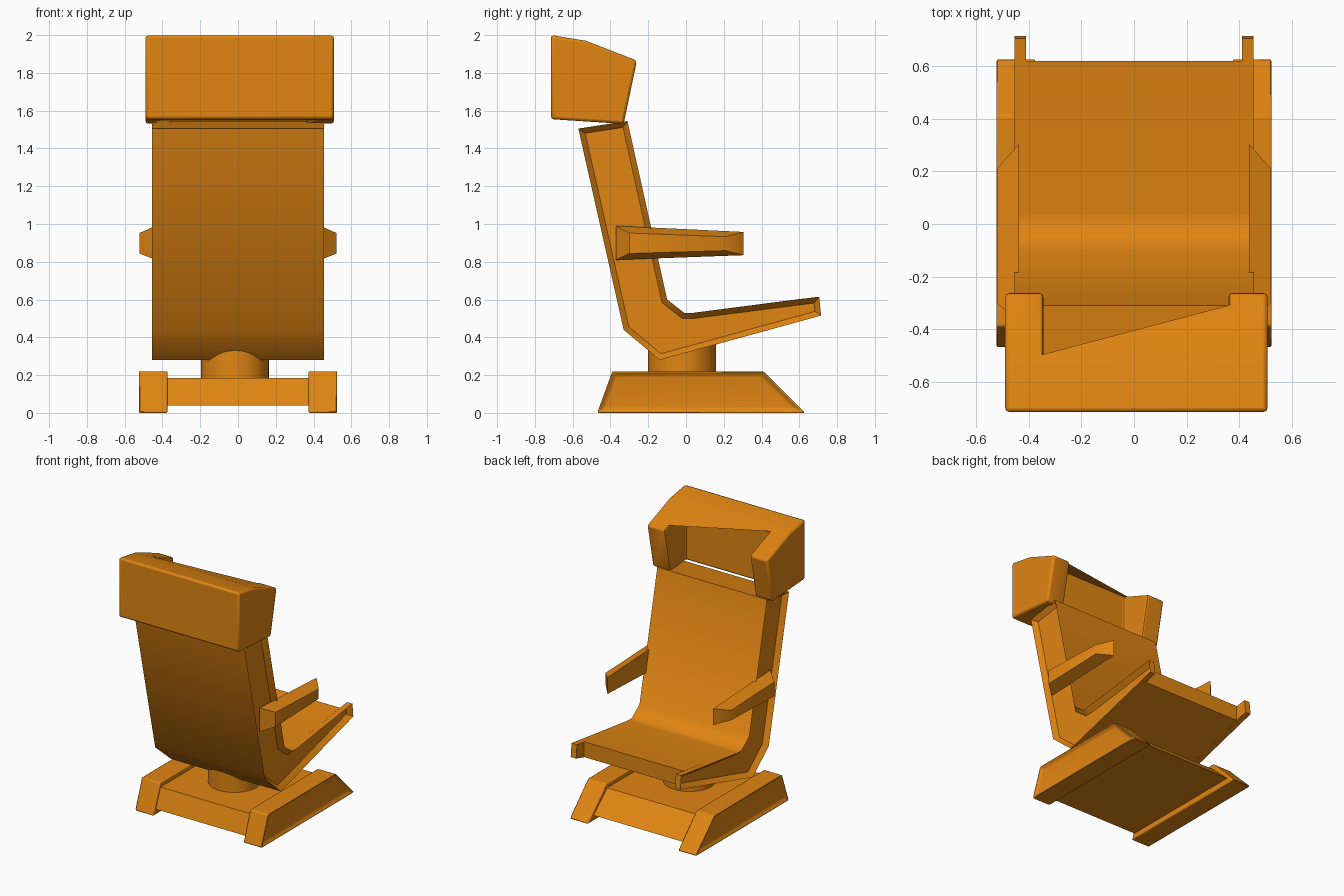
import bpy, bmesh, math
from mathutils import Vector

if "Cube" in bpy.data.objects:
    bpy.data.objects.remove(bpy.data.objects["Cube"])

# Single paint colour
orange = bpy.data.materials.new("orange")
colour = (0.75, 0.235, 0.006, 1)
orange.use_nodes = True
orange.diffuse_color = colour
orange.node_tree.nodes["Principled BSDF"].inputs["Base Color"].default_value = colour


def finish(name, bm):
    bmesh.ops.recalc_face_normals(bm, faces=bm.faces)
    mesh = bpy.data.meshes.new(name)
    bm.to_mesh(mesh)
    bm.free()
    mesh.materials.append(orange)
    obj = bpy.data.objects.new(name, mesh)
    bpy.context.collection.objects.link(obj)
    return obj


def prism(name, profile, x0, x1, rim=0, depth=0):
    """Extrude a (y, z) profile along x, with an optional recess in the +x side."""
    bm = bmesh.new()
    face = bm.faces.new([bm.verts.new((x0, y, z)) for y, z in profile])
    result = bmesh.ops.extrude_face_region(bm, geom=[face])["geom"]
    bmesh.ops.translate(bm, vec=(x1 - x0, 0, 0),
                        verts=[g for g in result if isinstance(g, bmesh.types.BMVert)])
    bmesh.ops.recalc_face_normals(bm, faces=bm.faces)
    if rim:
        side = [f for f in bm.faces if f.normal.x > 0.9]
        bmesh.ops.inset_region(bm, faces=side, thickness=rim, use_even_offset=True)
        bmesh.ops.translate(bm, vec=(-depth, 0, 0),
                            verts=list({v for f in side for v in f.verts}))
    return finish(name, bm)


def mirror(obj):
    obj.modifiers.new("Mirror", "MIRROR").use_axis[0] = True


def bevel(obj, width):
    mod = obj.modifiers.new("Bevel", "BEVEL")
    mod.width = width
    mod.segments = 2
    mod.limit_method = "ANGLE"
    mod.angle_limit = math.radians(35)


def smooth(obj):
    bpy.ops.object.select_all(action="DESELECT")
    obj.select_set(True)
    bpy.context.view_layer.objects.active = obj
    bpy.ops.object.shade_smooth_by_angle(angle=math.radians(42))


# Seat shell: one bent body, stopping short of the side frames at the front
back_part = [(-0.33, 0.44), (-0.57, 1.505), (-0.31, 1.545),
             (-0.1, 0.6), (-0.01, 0.53), (0.04, 0.53)]
shell = prism("seat_shell", [(-0.14, 0.28)] + back_part + [(0.62, 0.605), (0.62, 0.49)],
              -0.415, 0.415)

# Side frames with a sunken panel
frames = prism("side_frames", [(-0.14, 0.28)] + back_part + [(0.705, 0.615), (0.715, 0.515)],
               0.41, 0.455, rim=0.03, depth=0.035)
mirror(frames)

# Headrest: block with a notch cut for the head
headrest = prism("headrest", [(-0.715, 1.555), (-0.715, 2), (-0.53, 1.97),
                              (-0.26, 1.865), (-0.33, 1.53)], -0.49, 0.508)
notch = prism("headrest_cutter", [(-0.52, 1.3), (-0.52, 2.2), (0, 2.2), (0, 1.3)], -0.345, 0.36)
notch.hide_render = True
notch.hide_viewport = True
cut = headrest.modifiers.new("Notch", "BOOLEAN")
cut.operation = "DIFFERENCE"
cut.solver = "EXACT"
cut.object = notch
bevel(headrest, 0.015)

# Armrests: long blocks that taper towards the outer side
arms = prism("armrests", [(-0.37, 0.81), (-0.37, 0.99), (0.305, 0.958), (0.305, 0.835)],
             0.437, 0.522)
for v in arms.data.vertices:
    if v.co.x > 0.5:
        v.co.y = -0.3 if v.co.y < 0 else 0.21
        v.co.z = 0.895 + (v.co.z - 0.895) * 0.6
mirror(arms)

# Base: two runners with sunken outer sides, joined by a lower bridge
runners = prism("base_runners", [(-0.47, 0), (-0.39, 0.22), (0.41, 0.22), (0.63, 0)],
                0.373, 0.527, rim=0.025, depth=0.02)
mirror(runners)
bevel(runners, 0.008)
bridge = prism("base_bridge", [(-0.44, 0.04), (-0.385, 0.185), (0.4, 0.185), (0.56, 0.04)],
               -0.38, 0.38)

# Pedestal column
bm = bmesh.new()
bmesh.ops.create_cone(bm, cap_ends=True, segments=32, radius1=0.18, radius2=0.18, depth=0.24)
bmesh.ops.translate(bm, vec=Vector((-0.015, -0.02, 0.28)), verts=bm.verts)
column = finish("pedestal_column", bm)

for part in (shell, frames, headrest, arms, runners, bridge, column):
    smooth(part)
